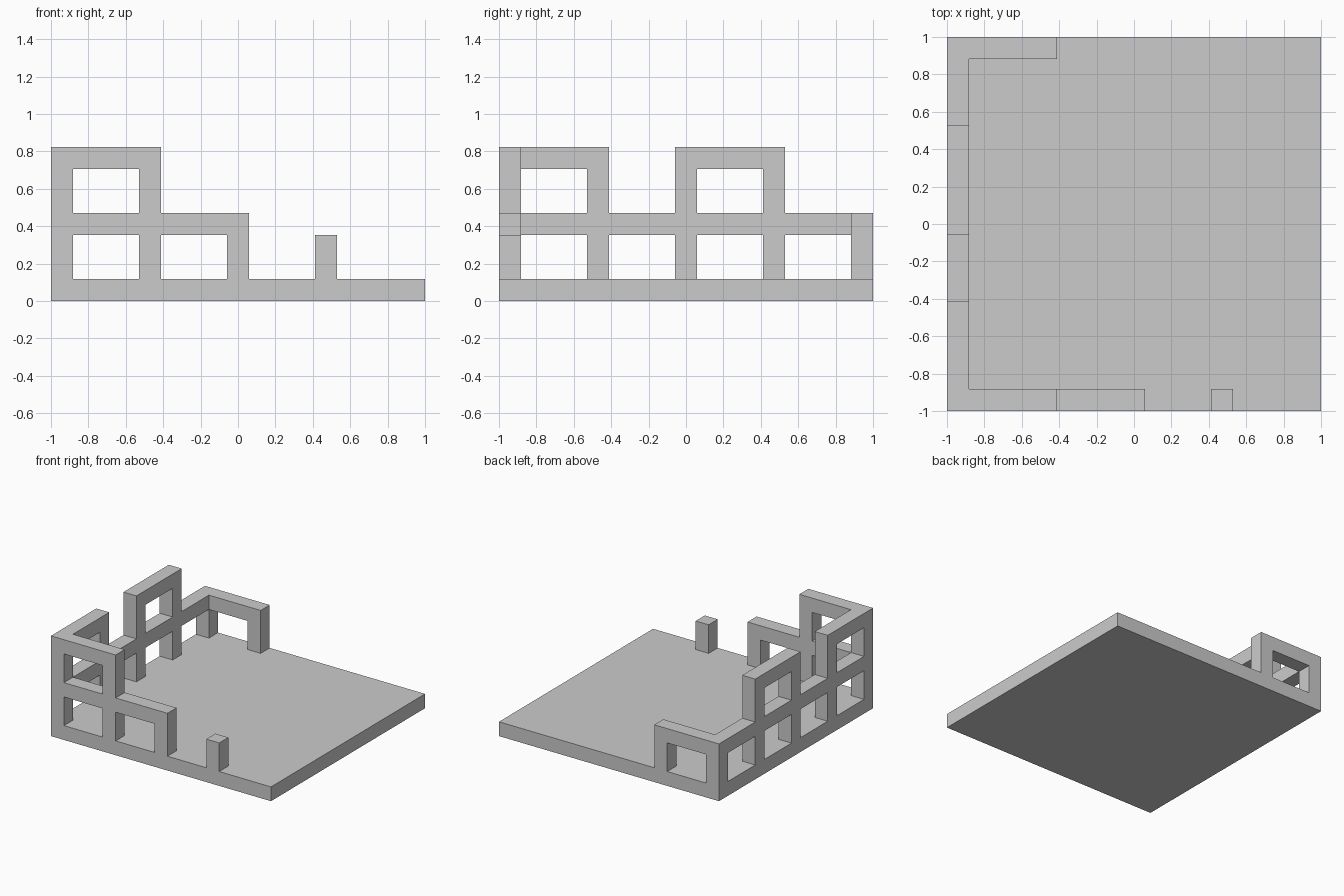
import bpy, bmesh, math

if "Cube" in bpy.data.objects:
    bpy.data.objects.remove(bpy.data.objects["Cube"])

U = 2 / 17  # everything sits on a grid of 17 units across


def frame(name, bars, place):
    """Lattice wall: union of bars (a0, a1, z0, z1) in grid units, given thickness U."""
    cells = {(a, z) for a0, a1, z0, z1 in bars
             for a in range(a0, a1) for z in range(z0, z1)}
    bm = bmesh.new()
    for a, z in sorted(cells):
        corners = [(a, z), (a + 1, z), (a + 1, z + 1), (a, z + 1)]
        bm.faces.new([bm.verts.new(place(-1 + p * U, q * U)) for p, q in corners])
    bmesh.ops.remove_doubles(bm, verts=bm.verts, dist=1e-4)
    bmesh.ops.dissolve_limit(bm, angle_limit=math.radians(1), verts=bm.verts, edges=bm.edges)
    mesh = bpy.data.meshes.new(name)
    bm.to_mesh(mesh)
    bm.free()
    obj = bpy.data.objects.new(name, mesh)
    bpy.context.collection.objects.link(obj)
    mod = obj.modifiers.new("thickness", 'SOLIDIFY')
    mod.thickness = U
    mod.offset = 0
    return obj


def post(a, top):
    return (a, a + 1, 1, top)


def box(name, center, size):
    bpy.ops.mesh.primitive_cube_add(size=1, location=center)
    obj = bpy.context.object
    obj.name = name
    obj.scale = size


# Floor slab
box("floor_slab", (0, 0, U / 2), (2, 2, U))

edge = 1 - U / 2  # centre line of the outer walls

# Left wall: full-length rail with two raised bays
frame("left_frame",
      [post(a, 7) for a in (0, 4, 8, 12)] +
      [post(16, 4), (0, 17, 3, 4), (0, 5, 6, 7), (8, 13, 6, 7)],
      lambda a, z: (-edge, a, z))

# Front wall: stepped frame, starting beside the left corner post
frame("front_frame",
      [post(4, 7), post(8, 4), (1, 9, 3, 4), (1, 5, 6, 7)],
      lambda a, z: (a, -edge, z))

# Back wall: one low bay
frame("back_frame",
      [post(4, 4), (1, 5, 3, 4)],
      lambda a, z: (a, edge, z))

# Free-standing stub on the front edge
box("front_stub_post", (-1 + 12.5 * U, -edge, 2 * U), (U, U, 2 * U))
